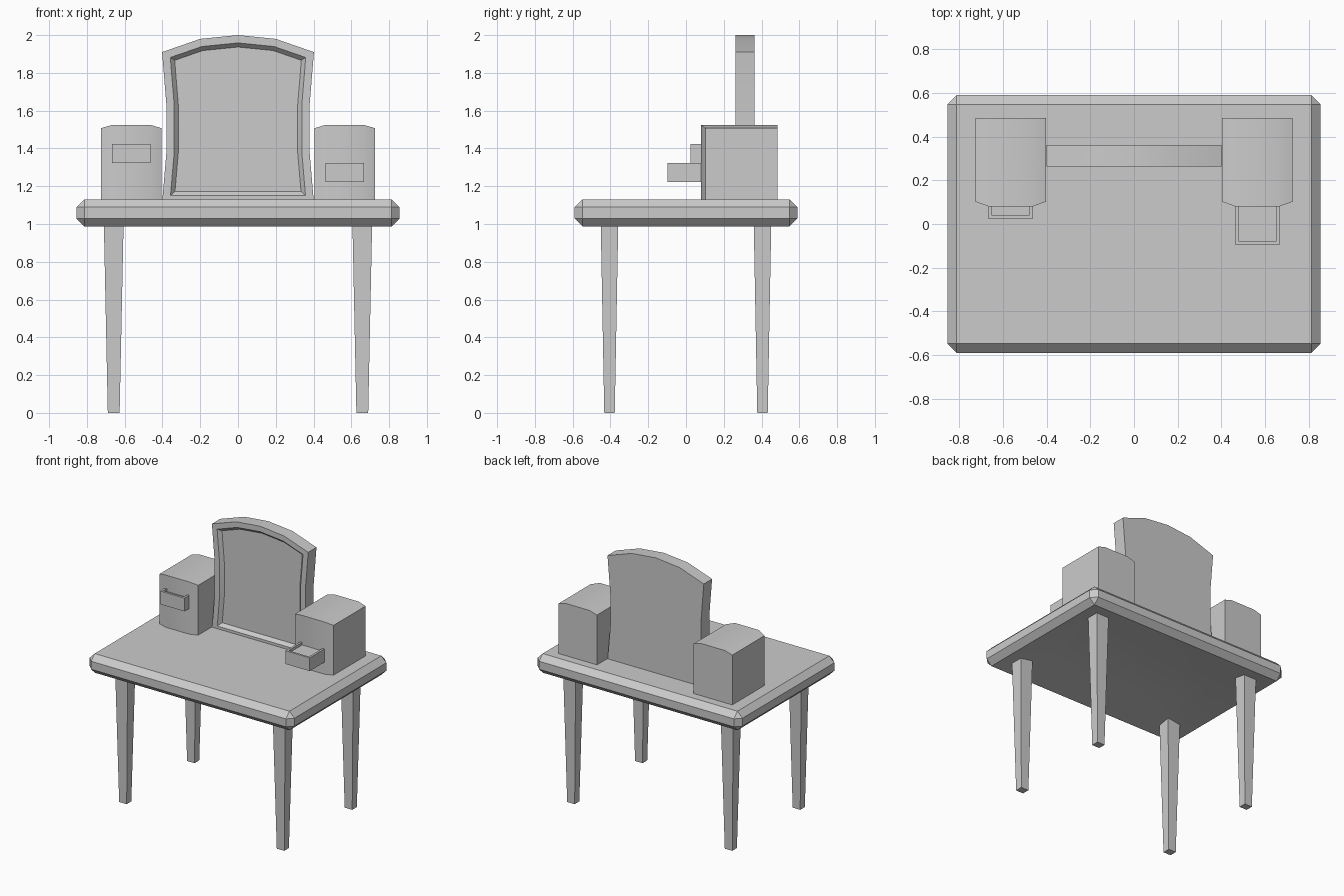
import bpy, bmesh

if "Cube" in bpy.data.objects:
    bpy.data.objects.remove(bpy.data.objects["Cube"])


def finish(name, bm, smooth=False):
    bmesh.ops.recalc_face_normals(bm, faces=bm.faces)
    mesh = bpy.data.meshes.new(name)
    bm.to_mesh(mesh)
    bm.free()
    ob = bpy.data.objects.new(name, mesh)
    bpy.context.collection.objects.link(ob)
    if smooth:
        bpy.ops.object.select_all(action='DESELECT')
        ob.select_set(True)
        bpy.context.view_layer.objects.active = ob
        bpy.ops.object.shade_smooth_by_angle(angle=0.52)
    return ob


def box(x0, x1, y0, y1, z0, z1):
    bm = bmesh.new()
    bmesh.ops.create_cube(bm, size=1)
    for v in bm.verts:
        v.co = ((x0 + x1) / 2 + v.co.x * (x1 - x0),
                (y0 + y1) / 2 + v.co.y * (y1 - y0),
                (z0 + z1) / 2 + v.co.z * (z1 - z0))
    bm.normal_update()
    return bm


def recess(bm, face, widths, vec):
    """Inset a face by each width in turn, then sink the middle."""
    for width in widths:
        bmesh.ops.inset_region(bm, faces=[face], thickness=width, use_even_offset=True)
    bmesh.ops.translate(bm, verts=face.verts[:], vec=vec)


# Table top with chamfered edges and a shallow hollow underneath
bm = box(-0.855, 0.855, -0.59, 0.59, 0.987, 1.131)
bmesh.ops.bevel(bm, geom=bm.edges[:], offset=0.042, segments=1, affect='EDGES')
bm.normal_update()
bottom = min(bm.faces, key=lambda f: f.calc_center_median().z)
recess(bm, bottom, [0.3], (0, 0, 0.05))
finish("table_top", bm, smooth=True)

# Tapered legs
for sx, side in ((-1, "left"), (1, "right")):
    for sy, end in ((-1, "front"), (1, "back")):
        cx, cy = 0.658 * sx, 0.405 * sy
        bm = box(cx - 0.053, cx + 0.053, cy - 0.047, cy + 0.047, 0, 1.04)
        for v in bm.verts:
            if v.co.z < 0.5:
                v.co.x = cx + (v.co.x - cx) * 0.59
                v.co.y = cy + (v.co.y - cy) * 0.59
        finish(f"{end}_{side}_leg", bm)

# Side cabinets with gently bulged top and front
for sx, side in ((-1, "left"), (1, "right")):
    bm = bmesh.new()
    rings = []
    for dx, y, z in ((-0.161, 0.102, 1.507), (-0.1, 0.08, 1.525),
                     (0.1, 0.08, 1.525), (0.161, 0.102, 1.507)):
        x = 0.565 * sx + dx
        rings.append([bm.verts.new(p) for p in
                      ((x, y, 1.12), (x, y, z), (x, 0.485, z), (x, 0.485, 1.12))])
    for a, b in zip(rings, rings[1:]):
        for i in range(4):
            j = (i + 1) % 4
            bm.faces.new((a[i], a[j], b[j], b[i]))
    bm.faces.new(rings[0])
    bm.faces.new(rings[-1])
    finish(f"{side}_cabinet", bm, smooth=True)

# Open-topped drawers pulled out by different amounts
for name, x, y0, z0 in (("left_drawer", -0.565, 0.024, 1.324),
                        ("right_drawer", 0.565, -0.097, 1.222)):
    bm = box(x - 0.101, x + 0.101, y0, 0.45, z0, z0 + 0.1)
    top = max(bm.faces, key=lambda f: f.calc_center_median().z)
    recess(bm, top, [0.016, 0.00005], (0, 0, -0.02))
    finish(name, bm)

# Mirror frame: arched, waisted outline with a recessed panel
half = [(0.402, 1.11), (0.379, 1.38), (0.379, 1.63), (0.402, 1.91), (0.2, 1.98)]
outline = half + [(0, 2.0)] + [(-x, z) for x, z in reversed(half)]
bm = bmesh.new()
front = [bm.verts.new((x, 0.263, z)) for x, z in outline]
back = [bm.verts.new((x, 0.362, z)) for x, z in outline]
face = bm.faces.new(front)
bm.faces.new(back[::-1])
for i in range(len(outline)):
    j = (i + 1) % len(outline)
    bm.faces.new((front[i], back[i], back[j], front[j]))
bmesh.ops.recalc_face_normals(bm, faces=bm.faces)
recess(bm, face, [0.041, 0.022], (0, 0.025, 0))
finish("mirror", bm, smooth=True)
